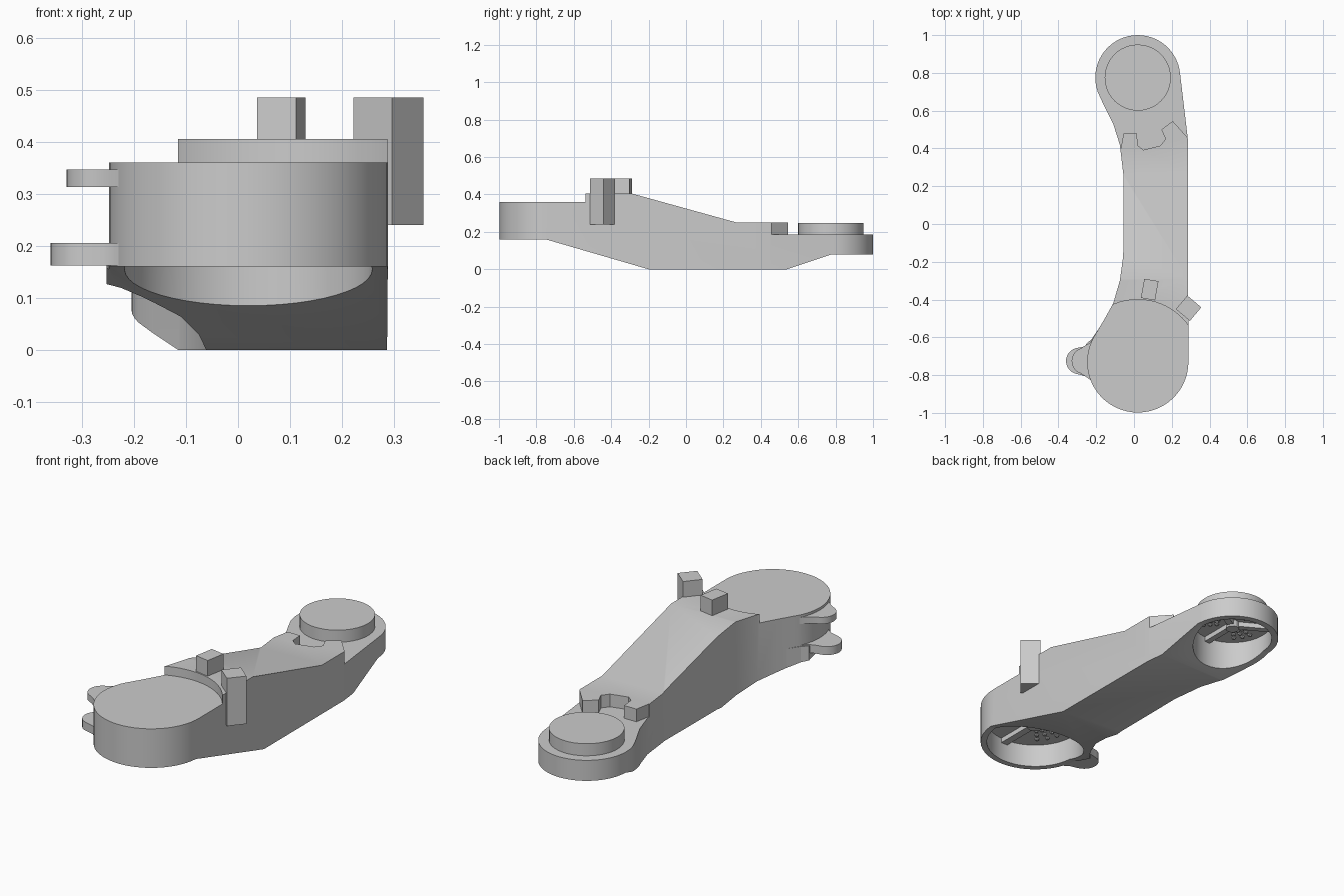
import bpy, bmesh, math
from mathutils import Matrix

cube = bpy.data.objects.get("Cube")
if cube:
    bpy.data.objects.remove(cube, do_unlink=True)

grey = bpy.data.materials.new("plain grey")
grey.use_nodes = True
GREY = (0.6, 0.6, 0.6, 1)
grey.diffuse_color = GREY
grey.node_tree.nodes["Principled BSDF"].inputs["Base Color"].default_value = GREY


def finish(name, bm):
    bmesh.ops.recalc_face_normals(bm, faces=bm.faces)
    mesh = bpy.data.meshes.new(name)
    bm.to_mesh(mesh)
    bm.free()
    mesh.materials.append(grey)
    obj = bpy.data.objects.new(name, mesh)
    bpy.context.collection.objects.link(obj)
    return obj


def prism(name, points, low, high, sideways=False):
    """Extrude a plan outline upwards, or a side outline (y, z) along x."""
    bm = bmesh.new()
    place = (lambda p: (low, p[0], p[1])) if sideways else (lambda p: (p[0], p[1], low))
    face = bm.faces.new([bm.verts.new(place(p)) for p in points])
    new = bmesh.ops.extrude_face_region(bm, geom=[face])["geom"]
    offset = (high - low, 0, 0) if sideways else (0, 0, high - low)
    bmesh.ops.translate(bm, vec=offset, verts=[v for v in new if isinstance(v, bmesh.types.BMVert)])
    return finish(name, bm)


def arc(centre, radius, start, end, steps):
    angles = [math.radians(start + (end - start) * i / steps) for i in range(steps + 1)]
    return [(centre[0] + radius * math.cos(a), centre[1] + radius * math.sin(a)) for a in angles]


def disc(name, centre, radius, low, high, sides=48):
    return prism(name, arc(centre, radius, 0, 360, sides)[:-1], low, high)


def combine(target, tool, operation):
    mod = target.modifiers.new("cut", "BOOLEAN")
    mod.operation, mod.solver, mod.object = operation, "EXACT", tool
    bpy.context.view_layer.objects.active = target
    bpy.ops.object.modifier_apply(modifier=mod.name)
    bpy.data.objects.remove(tool, do_unlink=True)


def smooth(obj):
    bpy.ops.object.select_all(action="DESELECT")
    obj.select_set(True)
    bpy.context.view_layer.objects.active = obj
    bpy.ops.object.shade_smooth_by_angle(angle=math.radians(25))


FRONT, REAR = (0.02, -0.73), (0.02, 0.775)
SIDE = [(-1.1, 0.405), (-0.29, 0.405), (0.27, 0.25), (1.1, 0.25), (1.1, 0.08), (0.78, 0.08),
        (0.54, 0), (-0.2, 0), (-0.75, 0.16), (-1.1, 0.16)]

# Main arm: plan outline trimmed by the side outline
outline = arc(FRONT, 0.268, 0, -215, 36)
outline += [(-0.16, -0.51), (-0.11, -0.42), (-0.075, -0.3), (-0.057, -0.17), (-0.055, 0.25),
            (-0.075, 0.42), (-0.11, 0.53), (-0.165, 0.64)]
outline += arc(REAR, 0.225, 200, 5, 30) + [(0.285, 0.45)]
arm = prism("arm_body", outline, -0.1, 0.6)
combine(arm, prism("side_trim", SIDE, -0.5, 0.5, True), "INTERSECT")

# Lowered round top at the front and hooked step at the rear
combine(arm, disc("front_step", FRONT, 0.33, 0.36, 0.6, 64), "DIFFERENCE")
hook = [(-0.4, 0.4), (-0.07, 0.4), (-0.055, 0.48), (0.015, 0.48), (0.02, 0.415), (0.05, 0.392),
        (0.14, 0.415), (0.167, 0.45), (0.145, 0.5), (0.205, 0.545), (0.29, 0.45), (0.4, 0.45),
        (0.4, 1.2), (-0.4, 1.2)]
combine(arm, prism("rear_step", hook, 0.185, 0.6), "DIFFERENCE")

# Open round sockets underneath
combine(arm, disc("front_socket", FRONT, 0.238, -0.1, 0.28), "DIFFERENCE")
combine(arm, disc("rear_socket", REAR, 0.193, -0.1, 0.17), "DIFFERENCE")
smooth(arm)

# Raised cap on the rear end
smooth(disc("rear_cap", REAR, 0.175, 0.18, 0.247))


def socket_detail(name, centre, radius, roof):
    """Hub, three arms and clusters of studs on a socket roof."""
    smooth(disc(name + "_hub", centre, radius * 0.17, roof - 0.035, roof + 0.005, 12))
    bm = bmesh.new()
    for k in range(3):
        turn = Matrix.Translation((*centre, 0)) @ Matrix.Rotation(math.radians(120 * k + 30), 4, "Z")
        spoke = Matrix.Translation((radius * 0.52, 0, roof - 0.01)) @ Matrix.Diagonal((radius * 0.95, radius * 0.16, 0.03, 1))
        bmesh.ops.create_cube(bm, size=1, matrix=turn @ spoke)
        for i in range(3):
            for j in range(-1, 2):
                a = math.radians(60 + 17 * j)
                d = radius * (0.4 + 0.17 * i)
                stud = Matrix.Translation((d * math.cos(a), d * math.sin(a), roof))
                bmesh.ops.create_icosphere(bm, subdivisions=1, radius=0.012, matrix=turn @ stud)
    finish(name + "_spokes_and_studs", bm)


socket_detail("front_socket", FRONT, 0.238, 0.28)
socket_detail("rear_socket", REAR, 0.193, 0.17)


# Two rounded tabs on the right side
def tab(name, tip, low, high):
    shape = [(-0.16, -0.54), (-0.205, -0.59), (-0.235, -0.63), (-0.27, -0.65)]
    shape += arc((tip + 0.07, -0.725), 0.07, 105, 255, 12)
    shape += [(-0.26, -0.805), (-0.225, -0.83), (-0.195, -0.88), (-0.18, -0.88)]
    obj = prism(name, shape, low, high)
    combine(obj, disc("tab_trim", FRONT, 0.25, low - 0.1, high + 0.1), "DIFFERENCE")
    smooth(obj)


tab("upper_tab", -0.33, 0.313, 0.347)
tab("lower_tab", -0.36, 0.162, 0.205)

# Sloped gusset below the lower tab
gusset = prism("tab_gusset", [(-0.253, -0.74), (-0.253, -0.635), (-0.225, -0.61), (-0.17, -0.53),
                              (-0.185, -0.6), (-0.225, -0.7)], -0.1, 0.2)
combine(gusset, prism("gusset_trim", SIDE, -0.5, 0.5, True), "INTERSECT")


# Two stop blocks
def block(name, x, y, width, depth, low, high, degrees):
    bm = bmesh.new()
    bmesh.ops.create_cube(bm, size=1, matrix=Matrix.Translation((x, y, (low + high) / 2))
                          @ Matrix.Rotation(math.radians(degrees), 4, "Z")
                          @ Matrix.Diagonal((width, depth, high - low, 1)))
    finish(name, bm)


block("top_block", 0.083, -0.347, 0.076, 0.103, 0.38, 0.485, -10)
block("side_block", 0.289, -0.446, 0.097, 0.094, 0.24, 0.485, -40)
